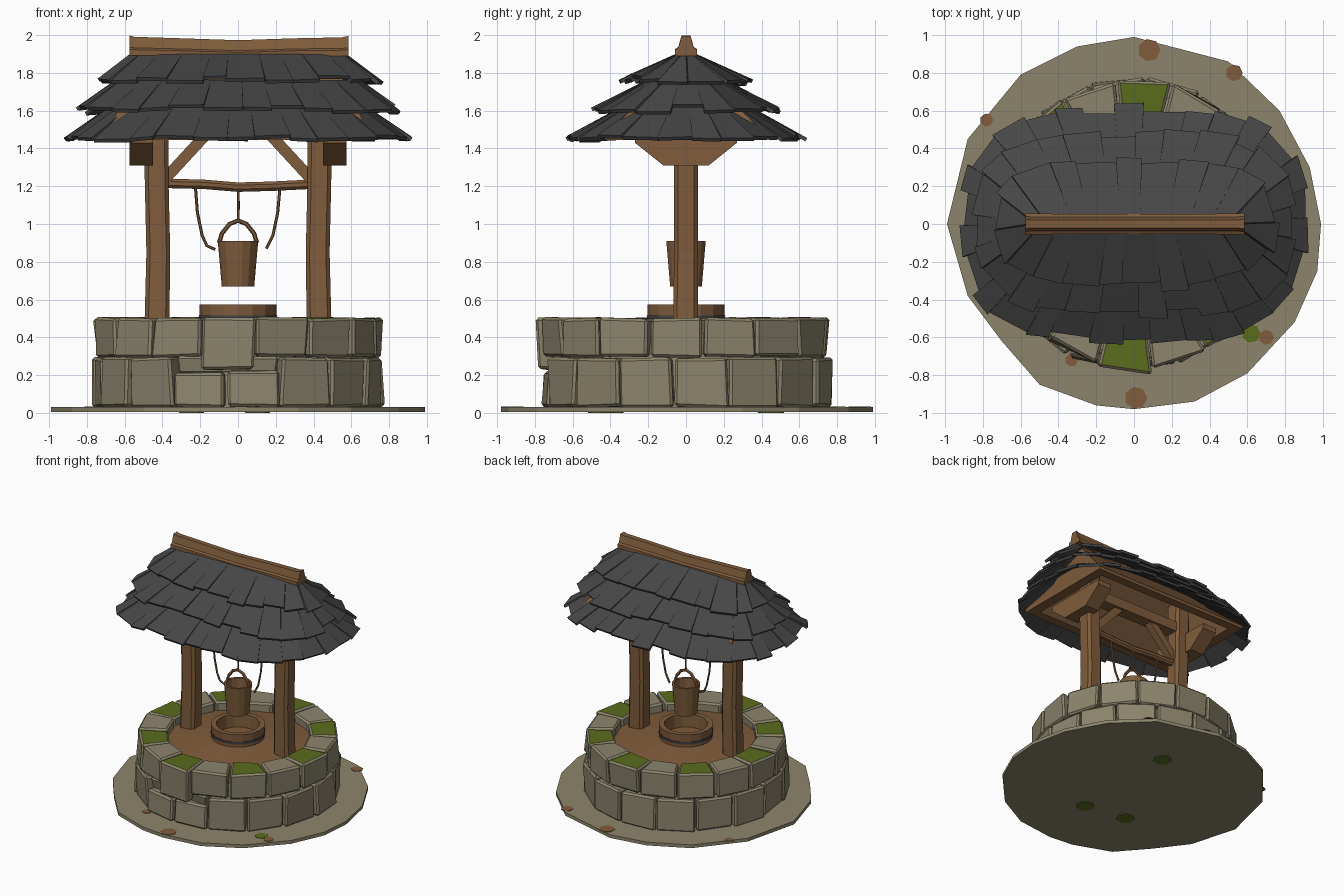
import bpy, bmesh, math, random
from mathutils import Vector as V

if "Cube" in bpy.data.objects:
    bpy.data.objects.remove(bpy.data.objects["Cube"])
random.seed(4)
R = random.uniform


def material(name, col):
    m = bpy.data.materials.new(name)
    m.diffuse_color = (*col, 1)
    m.use_nodes = True
    m.node_tree.nodes["Principled BSDF"].inputs["Base Color"].default_value = m.diffuse_color
    return m


WOOD = material("brown wood", (0.215, 0.108, 0.045))
STONE = material("tan stone", (0.262, 0.231, 0.150))
MOSS = material("green moss", (0.105, 0.150, 0.012))
SLATE = material("grey slate", (0.062, 0.062, 0.064))


def finish(name, bm, *mats):
    bmesh.ops.recalc_face_normals(bm, faces=bm.faces)
    me = bpy.data.meshes.new(name)
    bm.to_mesh(me)
    bm.free()
    for m in mats:
        me.materials.append(m)
    ob = bpy.data.objects.new(name, me)
    bpy.context.collection.objects.link(ob)
    return ob


def add_loft(bm, rings, closed=False):
    """Skin a list of point rings; cap the ends unless the loft is closed."""
    vs = [[bm.verts.new(p) for p in r] for r in rings]
    n = len(vs[0])
    pairs = list(zip(vs, vs[1:])) + ([(vs[-1], vs[0])] if closed else [])
    for a, b in pairs:
        for i in range(n):
            bm.faces.new((a[i], a[(i + 1) % n], b[(i + 1) % n], b[i]))
    if not closed:
        bm.faces.new(vs[0][::-1])
        bm.faces.new(vs[-1])
    return vs


def loft(name, rings, mat, closed=False):
    bm = bmesh.new()
    add_loft(bm, rings, closed)
    return finish(name, bm, mat)


def circle(r, z, n=16, x=0, y=0):
    return [(x + r * math.cos(2 * math.pi * i / n), y + r * math.sin(2 * math.pi * i / n), z) for i in range(n)]


def rod(name, pts, r, mat, n=6):
    """Tube through points lying in a plane of constant y."""
    pts = [V(p) for p in pts]
    rings = []
    for i, p in enumerate(pts):
        d = (pts[min(i + 1, len(pts) - 1)] - pts[max(i - 1, 0)]).normalized()
        side = V((0, 1, 0))
        up = d.cross(side)
        rings.append([p + r * (side * math.cos(a) + up * math.sin(a))
                      for a in (2 * math.pi * (k + .5) / n for k in range(n))])
    return loft(name, rings, mat)


# Ground slab with worn patches
edge = [(0, -.98), (.32, -.94), (.6, -.79), (.85, -.52), (.97, -.25), (.99, 0), (.93, .3), (.77, .6), (.5, .86),
        (0, .99), (-.3, .94), (-.6, .79), (-.88, .45), (-.99, 0), (-.88, -.38), (-.7, -.62), (-.5, -.85), (-.2, -.96)]
loft("ground_slab", [[(x, y, z) for x, y in edge] for z in (.005, .032)], STONE)
for x, y, r, m in ((.08, .92, .06, WOOD), (.01, -.92, .06, WOOD), (.53, .80, .045, WOOD), (-.78, .55, .035, WOOD),
                   (.7, -.6, .04, WOOD), (-.33, -.72, .035, WOOD), (.62, -.58, .05, MOSS)):
    loft("ground_patch", [circle(r, z, 7, x, y) for z in (.03, .035)], m)
for x, y in ((.1, .45), (.1, -.45), (-.25, -.4)):
    loft("underside_moss", [circle(.07, z, 7, x, y) for z in (0, .006)], MOSS)


# Stone wall
def stone(name, a0, a1, z0, z1, ro, ri=.54, mossy=False):
    """Wall block between two angles in degrees, measured from the front."""
    gap = .5
    bm = bmesh.new()
    rings = []
    for z in (z0, z1):
        ring = []
        for r, a in ((ri, a0 + gap), (ro, a0 + gap), (ro, a1 - gap), (ri, a1 - gap)):
            t = math.radians(a - 90 + R(-.5, .5))
            rr = r + R(-.015, .015)
            ring.append((rr * math.cos(t), rr * math.sin(t), z + R(-.006, .006)))
        rings.append(ring)
    add_loft(bm, rings)
    bmesh.ops.recalc_face_normals(bm, faces=bm.faces)
    bmesh.ops.bevel(bm, geom=bm.edges[:], offset=.014, segments=1, affect='EDGES')
    bm.normal_update()
    for f in bm.faces:
        f.material_index = int(mossy and f.normal.z > .9 and f.calc_center_median().z > z1 - .02)
    return finish(name, bm, STONE, MOSS)


for i in range(14):
    stone("lower_stone", 17 + 22.6 * i, 17 + 22.6 * (i + 1), .03, .292, .77)
stone("lower_front_stone", -26.6, -4.8, .03, .215, .775)
stone("lower_front_stone", -4.8, 17, .03, .225, .765)
stone("front_filler_stone", -26.6, 17, .2, .3, .745)
for i in range(15):
    stone("upper_stone", 7 + 22.55 * i, 7 + 22.55 * (i + 1), .295, .503, .762, mossy=i % 2 == 1)
stone("upper_front_stone", -15, 7, .23, .5, .79, mossy=True)
loft("wall_core", [circle(.69, .03, 24), circle(.69, .42, 24)], STONE)

# Wooden floor and the low tub in its middle
loft("well_floor", [circle(.6, .40), circle(.58, .43), circle(.2, .47)], WOOD)
loft("tub_rim", [circle(.2, .45), circle(.205, .575), circle(.165, .575), circle(.16, .45)], WOOD, True)
loft("tub_hoop", [circle(.206, .495), circle(.208, .515), circle(.19, .515), circle(.19, .495)], SLATE, True)


# Posts, side brackets and diagonal braces
def octo(x, y, z, h=.065, c=.02):
    k = h - c
    return [(x + p, y + q, z) for p, q in ((h, -k), (h, k), (k, h), (-k, h), (-h, k), (-h, -k), (-k, -h), (k, -h))]


for s in (-1, 1):
    loft("post", [octo(s * x, y, z, h) for x, y, z, h in
                  ((.43, -.003, .42, .066), (.422, 0, .85, .063), (.43, 0, 1.2, .063), (.437, 0, 1.72, .066))], WOOD)
    prof = ((-.12, 1.31), (.12, 1.31), (.27, 1.43), (.27, 1.47), (-.27, 1.47), (-.27, 1.43))
    loft("eave_bracket", [[(s * x, y, z) for y, z in prof] for x in (.45, .575)], WOOD)
    rod("brace", [(s * .39, 0, 1.235), (s * .15, 0, 1.495)], .042, WOOD, 4)
loft("tie_beam", [[(x, y, z) for y, z in ((-.05, 1.47), (.05, 1.47), (.05, 1.55), (-.05, 1.55))]
                  for x in (-.45, .45)], WOOD)

# Winding bar, ropes and bucket
rod("winding_bar", [(-.38, 0, 1.215), (-.18, 0, 1.21), (0, 0, 1.195), (.18, 0, 1.2), (.38, 0, 1.21)], .027, WOOD, 8)
rod("bucket_rope", [(0, 0, 1.19), (.003, 0, 1.1), (0, 0, 1.01)], .007, WOOD)
rod("left_rope", [(-.225, 0, 1.19), (-.215, 0, 1.06), (-.19, 0, .94), (-.165, 0, .885), (-.12, 0, .865)], .008, WOOD)
rod("right_rope", [(.222, 0, 1.19), (.21, 0, 1.06), (.185, 0, .94), (.15, 0, .87)], .008, WOOD)
loft("bucket", [circle(.02, .69, 14), circle(.02, .67, 14), circle(.086, .67, 14), circle(.107, .91, 14),
                circle(.09, .91, 14), circle(.075, .69, 14)], WOOD, True)
rod("bucket_handle", [(-.1, 0, .9), (-.085, 0, .95), (-.045, 0, 1.0), (0, 0, 1.018), (.045, 0, 1.0),
                      (.085, 0, .95), (.1, 0, .9)], .012, WOOD)


# Hipped roof shell, open underneath
def rect(a, b, z):
    return [(-a, -b, z), (a, -b, z), (a, b, z), (-a, b, z)]


loft("roof_boards", [rect(.7, .43, 1.445), rect(.7, .43, 1.47), rect(.51, .02, 1.86),
                     rect(.47, .01, 1.8), rect(.62, .36, 1.445)], WOOD, True)
loft("roof_peak_filler", [rect(.52, .03, 1.79), rect(.52, .03, 1.87)], WOOD)


# Slate shingles, three flaring courses
def oval(t, a, b):
    c, s = math.cos(t), math.sin(t)
    return (math.copysign(a * abs(c) ** (2 / 3), c), math.copysign(b * abs(s) ** (2 / 3), s))


def course(name, count, top, bottom, shift):
    (at, bt, zt), (ab, bb, zb) = top, bottom
    N = 3000
    ts = [2 * math.pi * (i + .5) / N for i in range(N + 1)]
    length = [0]
    for t0, t1 in zip(ts, ts[1:]):
        length.append(length[-1] + math.dist(oval(t0, ab, bb), oval(t1, ab, bb)))

    def at_arc(f):
        want = f % 1 * length[-1]
        return ts[next(i for i, l in enumerate(length) if l >= want)]
    cuts = [(i + shift + R(-.2, .2)) / count for i in range(count)]
    cuts.append(cuts[0] + 1)
    bm = bmesh.new()
    for i in range(count):
        t0, t1 = at_arc(cuts[i] - .0005), at_arc(cuts[i + 1] + .0005)
        b0, b1 = V((*oval(t0, ab, bb), zb)), V((*oval(t1, ab, bb), zb))
        u0, u1 = V((*oval(t0, at, bt), zt)), V((*oval(t1, at, bt), zt))
        k = R(-.12, .06)
        b0, b1 = b0 + (b0 - u0) * (k + R(-.04, .04)), b1 + (b1 - u1) * (k + R(-.04, .04))
        n = (b1 - b0).cross((u0 + u1) - (b0 + b1)).normalized()
        lift = n * (.012 * (i % 2) + R(0, .006))
        low = [b0 + lift, b1 + lift, u1, u0]
        add_loft(bm, [low, [p + n * .02 for p in low]])
    return finish(name, bm, SLATE)


course("eave_shingles", 30, (.68, .34, 1.60), (.895, .61, 1.435), 0)
course("middle_shingles", 26, (.64, .20, 1.745), (.84, .48, 1.585), .5)
course("top_shingles", 22, (.56, .04, 1.885), (.735, .33, 1.735), .2)

# Sagging ridge beam
prof = ((-.055, 0), (.055, 0), (.055, .03), (.038, .04), (.022, .098), (-.022, .098), (-.038, .04), (-.055, .03))
loft("ridge_beam", [[(x, y * w, z + h * w) for y, h in prof] for x, z, w in
                    ((-.575, 1.893, 1.08), (-.55, 1.893, 1), (-.3, 1.888, .97), (0, 1.88, .95),
                     (.3, 1.888, .97), (.55, 1.89, 1), (.585, 1.89, 1.08))], WOOD)
